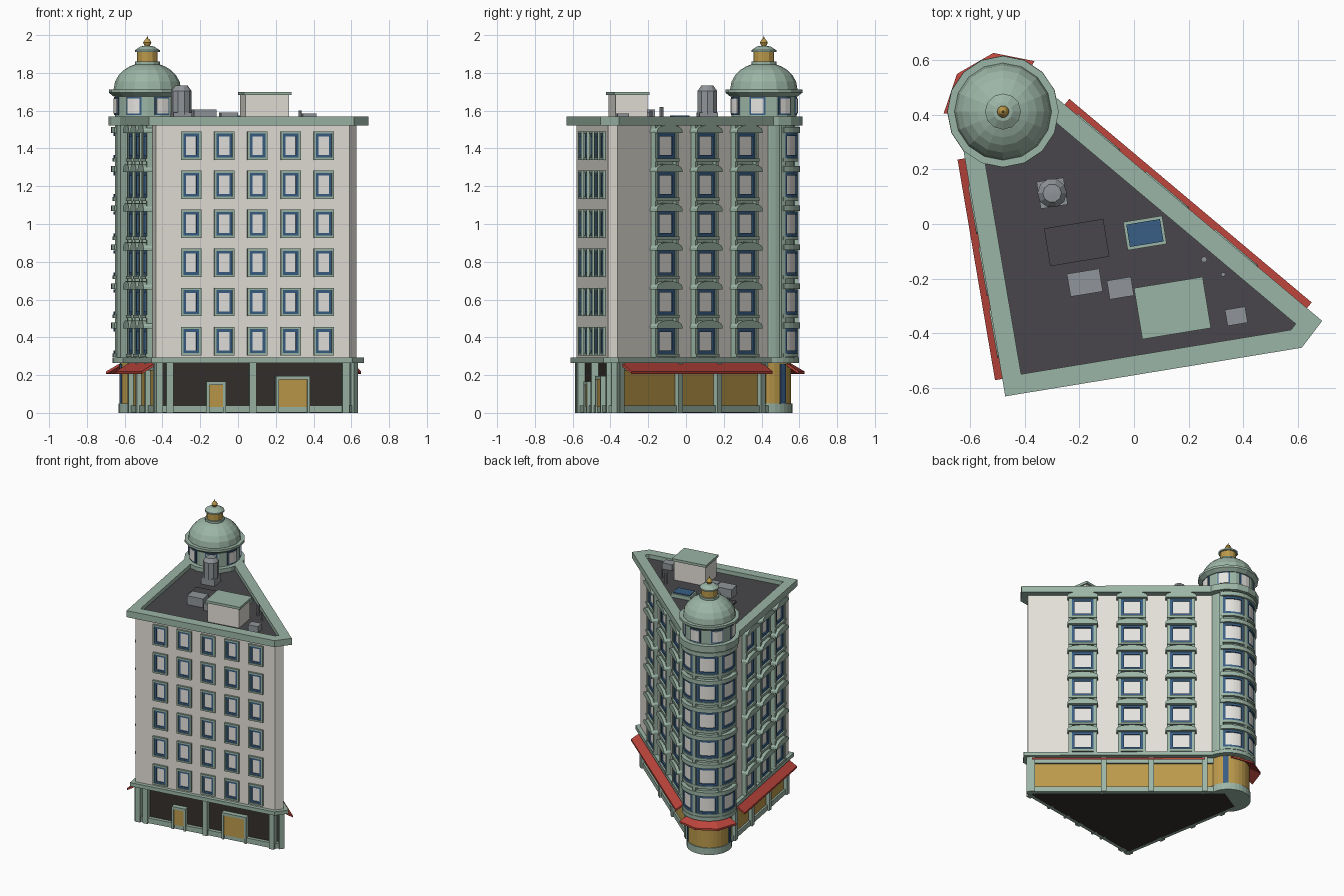
import bpy, bmesh
from math import cos, sin, pi, radians
from mathutils import Vector, Matrix

if "Cube" in bpy.data.objects:
    bpy.data.objects.remove(bpy.data.objects["Cube"])

COL = dict(green=(.33, .46, .38), beige=(.78, .75, .69), roof=(.065, .062, .07), gold=(.50, .32, .07),
           red=(.50, .06, .045), blue=(.04, .11, .23), pane=(.78, .77, .73), grey=(.28, .30, .32),
           dark=(.035, .028, .024))
MATS = {}
for k, c in COL.items():
    MATS[k] = bpy.data.materials.new(k)
    MATS[k].diffuse_color = (*c, 1)
PARTS = {}


def part(name, col):
    if name not in PARTS:
        PARTS[name] = (bmesh.new(), col)
    return PARTS[name][0]


def prism(bm, pts, vec):
    a = [bm.verts.new(p) for p in pts]
    b = [bm.verts.new(Vector(p) + Vector(vec)) for p in pts]
    n = len(a)
    bm.faces.new(a)
    bm.faces.new(b[::-1])
    for i in range(n):
        bm.faces.new((a[i], a[(i + 1) % n], b[(i + 1) % n], b[i]))


def box(bm, M, s0, s1, o0, o1, z0, z1):
    # s along the wall, o outwards from it
    pts = [M @ Vector((s, -o, z0)) for s, o in ((s0, o0), (s1, o0), (s1, o1), (s0, o1))]
    prism(bm, pts, (0, 0, z1 - z0))


def rect_ring(bm, M, c, z, w, h, t, o0, o1):
    box(bm, M, c - w / 2, c - w / 2 + t, o0, o1, z - h / 2, z + h / 2)
    box(bm, M, c + w / 2 - t, c + w / 2, o0, o1, z - h / 2, z + h / 2)
    for zz in (z - h / 2, z + h / 2 - t):
        box(bm, M, c - w / 2 + t, c + w / 2 - t, o0, o1, zz, zz + t)


def sweep(bm, prof, a0=0, a1=360, n=16, c=None):
    # closed (r, z) profile turned about a vertical axis, angles in degrees
    cx, cy = c or T
    full = a1 - a0 >= 360
    rows = []
    for i in range(n if full else n + 1):
        a = radians(a0 + (a1 - a0) * i / n)
        rows.append([bm.verts.new((cx + r * cos(a), cy + r * sin(a), z)) for r, z in prof])
    m = len(prof)
    for i in range(n):
        p, q = rows[i], rows[(i + 1) % len(rows)]
        for j in range(m):
            k = (j + 1) % m
            if prof[j][0] or prof[k][0]:
                bm.faces.new((p[j], q[j], q[k], p[k]))
    if not full:
        bm.faces.new(rows[0])
        bm.faces.new(rows[-1])


def arc(bm, a0, a1, r0, r1, z0, z1, n=6):
    sweep(bm, [(r0, z0), (r1, z0), (r1, z1), (r0, z1)], a0, a1, n)


def cyl(bm, r, z0, z1, n=16, c=None):
    sweep(bm, [(0, z0), (r, z0), (r, z1), (0, z1)], n=n, c=c)


def offset(poly, d):
    out, n = [], len(poly)
    for i in range(n):
        p, q, r = (Vector(poly[(i + k) % n]) for k in (-1, 0, 1))
        e, f = (q - p).normalized(), (r - q).normalized()
        n1, n2 = Vector((e.y, -e.x)), Vector((f.y, -f.x))
        out.append(q + (n1 + n2) * d / (1 + n1.dot(n2)))
    return out


def slab(bm, d, z0, z1):
    prism(bm, [(p.x, p.y, z0) for p in offset(FOOT, d)], (0, 0, z1 - z0))


def wall(p, q):
    p, q = Vector(p), Vector(q)
    d = (q - p).normalized()
    return Matrix(((d.x, -d.y, 0, p.x), (d.y, d.x, 0, p.y), (0, 0, 1, 0), (0, 0, 0, 1))), (q - p).length


# footprint: right-angled wedge with a round tower at the back corner
T = (-.48, .412)
A, B, C, D, F = FOOT = [(-.435, -.58), (.59, -.412), (.628, -.362), (-.403, .504), (-.60, .391)]
FLOORS = [.38 + .207 * i for i in range(6)]
(FR, LF), (CH, LC), (HY, LH), (LE, LL) = wall(A, B), wall(B, C), wall(C, D), wall(F, A)

# main masses
slab(part("upper_walls", "beige"), 0, .28, 1.53)
slab(part("ground_floor_core", "dark"), -.03, 0, .28)
slab(part("plinth", "green"), -.005, .002, .04)
slab(part("belt_course", "green"), .028, .265, .292)
slab(part("roof_deck", "roof"), -.02, 1.5, 1.54)

# roof cornice and parapet ring
bm = part("cornice", "green")
loops = [[bm.verts.new((p.x, p.y, z)) for p in offset(FOOT, d)]
         for d, z in ((-.026, 1.522), (.045, 1.522), (.045, 1.57), (-.026, 1.57))]
for j in range(4):
    for i in range(5):
        k, l = (i + 1) % 5, (j + 1) % 4
        bm.faces.new((loops[j][i], loops[j][k], loops[l][k], loops[l][i]))

# front windows
for i in range(5):
    c = .188 + .178 * i
    for z in FLOORS:
        rect_ring(part("front_window_surrounds", "green"), FR, c, z, .108, .15, .012, -.01, .014)
        rect_ring(part("front_window_frames", "blue"), FR, c, z, .084, .126, .014, -.01, .008)
        box(part("front_window_panes", "pane"), FR, c - .03, c + .03, -.01, .002, z - .05, z + .05)


# side bays: pilaster strip, framed windows, arched hoods
def bay(M, c, w):
    g, hood = part("bay_strips", "green"), part("bay_hoods", "green")
    box(g, M, c - w / 2, c - w / 2 + .022, -.01, .03, .29, 1.525)
    box(g, M, c + w / 2 - .022, c + w / 2, -.01, .03, .29, 1.525)
    box(g, M, c - w / 2, c + w / 2, -.01, .01, .29, 1.525)
    ww = w - .044
    for z in FLOORS:
        rect_ring(part("bay_window_frames", "blue"), M, c, z, ww, .135, .018, 0, .024)
        box(part("bay_window_panes", "pane"), M, c - ww / 2 + .015, c + ww / 2 - .015, 0, .014, z - .055, z + .055)
        box(part("bay_sills", "green"), M, c - w / 2, c + w / 2, 0, .036, z - .085, z - .068)
        h = w / 2 + .008
        pts = [(c + h, z + .066), (c - h, z + .066)]
        pts += [(c - h * cos(pi * i / 8), z + .08 + .03 * sin(pi * i / 8)) for i in range(9)]
        prism(hood, [M @ Vector((s, 0, q)) for s, q in pts], M.to_3x3() @ Vector((0, -.05, 0)))


for c in (.37, .70, 1.03):
    bay(HY, c, .19)
for c in (.19, .42, .65):
    bay(LE, LL - c, .165)

# ground floor pilasters, shop glass, awnings
pil = part("ground_pilasters", "green")
for M, cs in ((FR, (.02, .075, .52, LF - .02)), (CH, (LC - .015,)),
              (HY, (.03, .51, .83, 1.19)), (LE, [LL - s for s in (.02, .3, .57, .83)])):
    for c in cs:
        box(pil, M, c - .018, c + .018, -.035, .008, 0, .27)
for M, a, b in ((HY, .03, LH - .1), (LE, .1, LL - .03)):
    box(part("shop_glass", "gold"), M, a, b, -.04, -.018, .04, .265)
    box(pil, M, a, b, -.04, -.008, .225, .27)
for M, a, b in ((HY, .03, 1.19), (LE, LL - .84, LL - .02)):
    prof = [(0, .265), (.072, .22), (.072, .206), (0, .25)]
    prism(part("awnings", "red"), [M @ Vector((a, -o, z)) for o, z in prof],
          M.to_3x3() @ Vector((b - a, 0, 0)))

# front service doors
for a, b, h in ((.287, .36, .148), (.66, .812, .178)):
    box(part("front_doors", "gold"), FR, a, b, -.04, -.002, .03, h)
    f = part("door_frames", "green")
    box(f, FR, a - .015, a, -.04, .006, .0, h)
    box(f, FR, b, b + .015, -.04, .006, .0, h)
    box(f, FR, a - .015, b + .015, -.04, .006, h, h + .018)

# tower: base, shaft, curved windows
cyl(part("tower_plinth", "green"), .152, 0, .05, 32)
cyl(part("tower_shop_glass", "gold"), .145, .04, .27, 32)
cyl(part("tower_belt", "green"), .185, .265, .292, 32)
cyl(part("tower_shaft", "green"), .163, .28, 1.53, 32)
for a in (44, 196):
    arc(part("tower_door_posts", "blue"), a - 7, a + 7, .14, .15, .05, .26)
sweep(part("tower_awning", "red"), [(.14, .265), (.218, .22), (.218, .206), (.14, .25)], 58, 182, 3)
for z in FLOORS:
    for a in (62, 120, 178):
        fr = part("tower_window_frames", "blue")
        for s in (-1, 1):
            arc(fr, a + s * 21 - 3, a + s * 21 + 3, .155, .178, z - .066, z + .066, 1)
            arc(fr, a - 21, a + 21, .155, .178, z + s * .058 - .008, z + s * .058 + .008)
        arc(part("tower_window_panes", "pane"), a - 20, a + 20, .155, .17, z - .055, z + .055)
    arc(part("tower_hoods", "green"), 34, 206, .15, .192, z + .068, z + .098, 18)
    arc(part("tower_sills", "green"), 34, 206, .15, .184, z - .085, z - .066, 18)
for a in (35, 91, 149, 205):
    arc(part("tower_mullions", "green"), a - 4, a + 4, .15, .183, .29, 1.53, 2)

# tower top: cornice, drum, dome, lantern, finial
cyl(part("tower_cornice", "green"), .205, 1.522, 1.57)
cyl(part("drum", "green"), .172, 1.56, 1.70)
sweep(part("drum_rim", "green"), [(0, 1.675), (.178, 1.675), (.204, 1.695), (.204, 1.712), (0, 1.712)])
for i in range(7):
    a = 40 + 360 / 7 * i
    arc(part("drum_window_frames", "blue"), a - 14, a + 14, .15, .176, 1.577, 1.672, 2)
    arc(part("drum_window_panes", "pane"), a - 11, a + 11, .15, .18, 1.586, 1.664, 2)
dome = [(0, 1.70), (.178, 1.70)] + [(.178 * cos(t), 1.715 + .14 * sin(t)) for t in
                                    [radians(x) for x in (0, 16, 32, 46, 58, 68)]] + [(0, 1.85)]
sweep(part("dome", "green"), dome)
cyl(part("lantern_base", "green"), .066, 1.842, 1.86, 12)
cyl(part("lantern", "gold"), .055, 1.855, 1.912, 12)
sweep(part("lantern_cap", "green"), [(0, 1.91), (.066, 1.91), (.066, 1.92), (.035, 1.94), (0, 1.945)], n=12)
sweep(part("finial", "gold"), [(0, 1.935), (.012, 1.94), (.022, 1.96), (.012, 1.977), (.004, 1.983), (0, 2.0)], n=10)


# rooftop equipment
def roof_box(name, col, x, y, w, d, z0, z1):
    M = Matrix.Translation((x, y, 0)) @ Matrix.Rotation(radians(9.3), 4, 'Z')
    box(part(name, col), M, -w / 2, w / 2, -d / 2, d / 2, z0, z1)


roof_box("stair_house", "beige", .141, -.308, .235, .17, 1.53, 1.685)
roof_box("stair_house_roof", "green", .141, -.308, .255, .19, 1.682, 1.70)
roof_box("vent_units", "grey", -.18, -.215, .12, .085, 1.53, 1.605)
roof_box("vent_units", "grey", -.05, -.235, .09, .07, 1.53, 1.59)
roof_box("vent_units", "grey", .375, -.338, .075, .06, 1.53, 1.585)
roof_box("skylight_frame", "green", .04, -.033, .145, .105, 1.53, 1.568)
roof_box("skylight_glass", "blue", .04, -.033, .125, .083, 1.56, 1.574)
roof_box("roof_hatch", "roof", -.21, -.068, .22, .14, 1.53, 1.55)
roof_box("tank_base", "grey", -.30, .113, .1, .1, 1.53, 1.59)
sweep(part("water_tank", "grey"), [(0, 1.58), (.054, 1.58), (.054, 1.705), (.034, 1.732), (0, 1.734)], n=10, c=(-.30, .113))
cyl(part("roof_pipes", "grey"), .011, 1.53, 1.62, 8, (.257, -.13))
cyl(part("roof_pipes", "grey"), .008, 1.53, 1.60, 8, (.327, -.185))

# finish the meshes
for name, (bm, col) in PARTS.items():
    bmesh.ops.remove_doubles(bm, verts=[v for v in bm.verts if not v.link_faces or
                             name in ("dome", "finial")], dist=1e-6)
    bmesh.ops.recalc_face_normals(bm, faces=bm.faces)
    me = bpy.data.meshes.new(name)
    bm.to_mesh(me)
    bm.free()
    me.materials.append(MATS[col])
    bpy.context.collection.objects.link(bpy.data.objects.new(name, me))

for m in bpy.data.materials:
    if m.users and not m.is_grease_pencil:
        m.use_nodes = True
        m.node_tree.nodes["Principled BSDF"].inputs["Base Color"].default_value = m.diffuse_color
